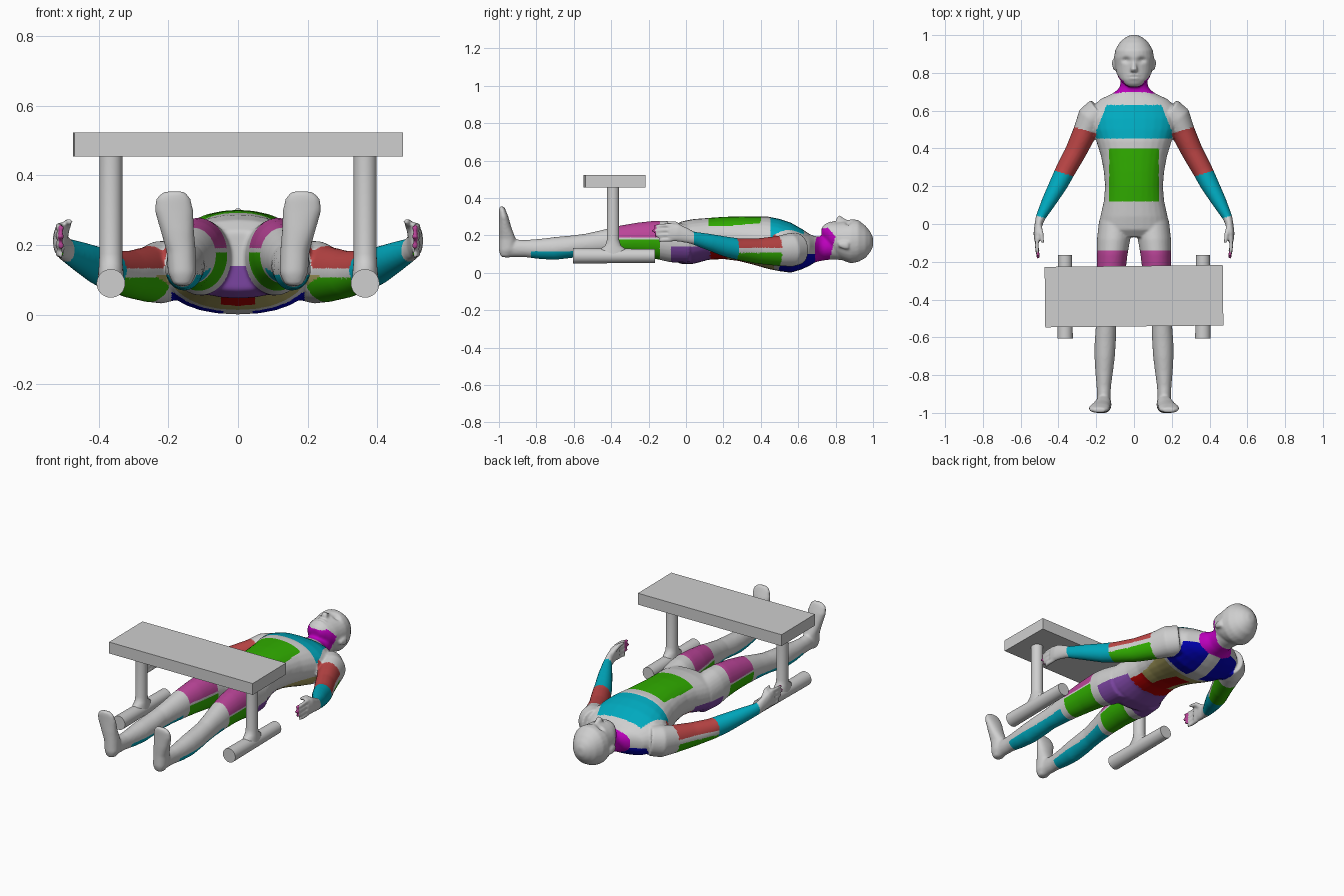
import bpy, bmesh, math
from mathutils import Vector

# Colours
COLOURS = {
    "pale_grey": (0.62, 0.62, 0.62), "teal": (0.0, 0.4, 0.52), "brick_red": (0.5, 0.06, 0.06),
    "green": (0.03, 0.42, 0.0), "pink": (0.5, 0.06, 0.32), "magenta": (0.5, 0.0, 0.5),
    "deep_blue": (0.0, 0.0, 0.45), "olive": (0.42, 0.37, 0.12), "dark_red": (0.45, 0.0, 0.0),
    "violet": (0.2, 0.06, 0.36)}
NAMES = list(COLOURS)
MATS = []
for name, rgb in COLOURS.items():
    m = bpy.data.materials.new(name)
    m.diffuse_color = (*rgb, 1)
    MATS.append(m)


def add_object(name, bm):
    bmesh.ops.recalc_face_normals(bm, faces=bm.faces)
    me = bpy.data.meshes.new(name)
    bm.to_mesh(me)
    bm.free()
    ob = bpy.data.objects.new(name, me)
    bpy.context.collection.objects.link(ob)
    return ob


def loft(bm, rings, power=2.0, axis=None, n=28):
    """Skin rounded sections; each ring is x, y, z, side radius, up radius."""
    pts = [Vector(r[:3]) for r in rings]
    loops = []
    for i, r in enumerate(rings):
        d = axis or (pts[min(i + 1, len(pts) - 1)] - pts[max(i - 1, 0)]).normalized()
        up = Vector((0, 0, 1)) if abs(d.z) < 0.9 else Vector((0, 1, 0))
        side = d.cross(up).normalized()
        up = side.cross(d)
        loop = []
        for k in range(n):
            c, s = math.cos(2 * math.pi * k / n), math.sin(2 * math.pi * k / n)
            c = math.copysign(abs(c) ** (2 / power), c)
            s = math.copysign(abs(s) ** (2 / power), s)
            loop.append(bm.verts.new(pts[i] + side * c * r[3] + up * s * r[4]))
        loops.append(loop)
    for a, b in zip(loops, loops[1:]):
        for k in range(n):
            bm.faces.new((a[k], a[(k + 1) % n], b[(k + 1) % n], b[k]))
    bm.faces.new(loops[0])
    bm.faces.new(loops[-1])


ALONG_Y, ALONG_Z = Vector((0, 1, 0)), Vector((0, 0, 1))
bm = bmesh.new()

# Head, nose and neck
loft(bm, [(0, y, z, a, b) for y, z, a, b in (
    (1.0, .165, .02, .025), (.985, .165, .05, .055), (.96, .165, .077, .086), (.92, .17, .1, .113),
    (.88, .168, .106, .118), (.84, .17, .101, .105), (.80, .18, .094, .092), (.765, .198, .077, .072),
    (.74, .213, .053, .045), (.725, .215, .03, .025))], 2.1, ALONG_Y)
loft(bm, [(0, .885, .262, .01, .012), (0, .845, .275, .012, .016), (0, .82, .287, .019, .022),
          (0, .805, .276, .018, .018)], 2, ALONG_Y)
loft(bm, [(0, .768, .262, .03, .012), (0, .79, .264, .033, .014)], 2, ALONG_Y)
loft(bm, [(0, .84, .135, .07, .068), (0, .78, .137, .07, .066), (0, .73, .13, .074, .065),
          (0, .66, .12, .12, .07)], 2, ALONG_Y)

# Torso
loft(bm, [(0, y, z, a, b) for y, z, a, b in (
    (.72, .13, .075, .06), (.69, .125, .115, .07), (.66, .122, .18, .085), (.62, .126, .22, .108),
    (.56, .134, .232, .134), (.50, .148, .222, .14), (.44, .16, .2, .14), (.36, .172, .175, .129),
    (.28, .182, .16, .119), (.20, .186, .153, .113), (.12, .181, .16, .112), (.04, .167, .178, .12),
    (-.03, .16, .187, .113), (-.07, .155, .15, .085))], 2.2, ALONG_Y)

for s in (-1, 1):
    # Ears
    loft(bm, [(s * .1, .815, .15, .01, .012), (s * .106, .845, .148, .011, .022),
              (s * .107, .87, .145, .01, .02)], 2, ALONG_Y)
    # Legs
    loft(bm, [(s * x, y, z, a, b) for y, x, z, a, b in (
        (.02, .1, .155, .085, .1), (-.08, .108, .165, .088, .11), (-.16, .115, .176, .081, .103),
        (-.26, .121, .176, .075, .092), (-.36, .13, .17, .067, .081), (-.46, .14, .158, .058, .068),
        (-.54, .148, .148, .054, .06), (-.62, .152, .138, .056, .06), (-.70, .155, .13, .054, .061),
        (-.78, .158, .127, .047, .054), (-.86, .16, .129, .038, .046), (-.92, .16, .131, .035, .047),
        (-.96, .16, .13, .037, .05), (-.99, .16, .125, .03, .04))], 2, ALONG_Y)
    # Feet, toes pointing up
    loft(bm, [(s * x, y, z, a, b) for z, x, y, a, b in (
        (.085, .16, -.965, .025, .025), (.12, .16, -.955, .041, .046), (.18, .163, -.955, .042, .045),
        (.24, .174, -.967, .048, .034), (.30, .184, -.975, .056, .025), (.335, .186, -.982, .05, .018),
        (.354, .182, -.985, .03, .012))], 2.2, ALONG_Z)
    # Arms
    loft(bm, [(s * x, y, z, a, b) for x, y, z, a, b in (
        (.18, .60, .128, .075, .085), (.225, .56, .122, .078, .09), (.258, .49, .116, .064, .08),
        (.31, .38, .116, .057, .068), (.365, .28, .126, .053, .058), (.40, .21, .14, .049, .054),
        (.45, .12, .165, .039, .044), (.495, .035, .187, .026, .034), (.505, 0, .2, .021, .04),
        (.512, -.05, .214, .02, .047), (.512, -.09, .217, .016, .047))])
    # Fingers and thumb
    for i, reach in enumerate((.145, .168, .182, .17)):
        z = .177 + .026 * i
        loft(bm, [(s * .512, -.07, z, .011, .011), (s * .515, -.12, z - .002, .011, .011),
                  (s * .507, -reach, z - .006, .009, .009)], n=12)
    loft(bm, [(s * .503, -.005, .222, .014, .016), (s * .49, -.055, .262, .013, .013),
              (s * .483, -.1, .268, .009, .009)], n=12)

# Fuse the parts into one smooth skin
body = add_object("body", bm)
mod = body.modifiers.new("fuse", 'REMESH')
mod.mode, mod.voxel_size = 'VOXEL', 0.0065
mod = body.modifiers.new("soften", 'SMOOTH')
mod.factor, mod.iterations = 0.5, 7
fused = bpy.data.meshes.new_from_object(body.evaluated_get(bpy.context.evaluated_depsgraph_get()))
body.modifiers.clear()
body.data = fused
fused.name = "body"

# Eye sockets and mouth crease
for v in fused.vertices:
    x, y, z = v.co
    if y > .72 and z > .2:
        eye = ((abs(x) - .042) / .022) ** 2 + ((y - .868) / .015) ** 2
        mouth = (x / .025) ** 2 + ((y - .779) / .004) ** 2
        v.co.z -= .016 * math.exp(-eye) + .007 * math.exp(-mouth)


def muscle(c):
    """Colour name for a point on the skin."""
    x, y, z = abs(c.x), c.y, c.z
    arm = y - .3 * (x - .37)
    if y < .53 and x > .2 + max(0, .47 - y) * .5:
        if 0 < arm < .268:
            return "teal"
        if .268 <= arm < .53:
            return "brick_red" if z > .135 else "green" if z < .105 else "pale_grey"
        return "pale_grey"
    if .69 + .25 * max(0, z - .16) < y < .75 + .25 * z and z < .24 - 1.2 * max(0, y - .76):
        return "magenta"
    if z > .17:
        if .45 < y < .63 and z > .19 and x < .145 + (.63 - y) * .4:
            return "teal"
        if .12 < y < .40 and x < .132 and z > .2:
            return "green"
    if -.36 < y < -.14:
        return "pink" if z > .19 else "green" if z < .18 else "pale_grey"
    if -.83 < y <= -.40 and z < .115 + .1 * max(0, y + .6):
        return "teal"
    if -.08 < y < .13 and z < .14:
        return "violet"
    if z < .115 and .13 <= y < .69:
        if y < .22 or (x < .05 and y < .42):
            return "dark_red"
        if y < .47:
            return "olive"
        if y > .5 and .04 < x < .19 and z < .1:
            return "deep_blue"
    return "pale_grey"


for m in MATS:
    fused.materials.append(m)
for p in fused.polygons:
    p.material_index = NAMES.index(muscle(p.center))
    p.use_smooth = True


def finish(ob):
    ob.data.materials.append(MATS[0])
    bpy.ops.object.select_all(action='DESELECT')
    ob.select_set(True)
    bpy.context.view_layer.objects.active = ob
    bpy.ops.object.shade_smooth_by_angle(angle=math.radians(40))


# Bench top
bpy.ops.mesh.primitive_cube_add(size=1, location=(0, -.382, .489), rotation=(0, 0, math.radians(.6)))
top = bpy.context.object
top.name, top.scale = "bench_top", (.943, .32, .068)
top.data.materials.append(MATS[0])

# Bench posts with flared feet, and floor rails
for s, side in ((-1, "left"), (1, "right")):
    bm = bmesh.new()
    loft(bm, [(s * .365, -.39, z, a, b) for z, a, b in (
        (.09, .038, .075), (.125, .036, .07), (.145, .034, .042), (.175, .033, .033), (.46, .033, .033))],
        2, ALONG_Z, 32)
    finish(add_object(side + "_bench_post", bm))
    bm = bmesh.new()
    loft(bm, [(s * .365, -.605, .09, .041, .041), (s * .365, -.165, .09, .037, .037)], 2, ALONG_Y, 32)
    finish(add_object(side + "_bench_rail", bm))
